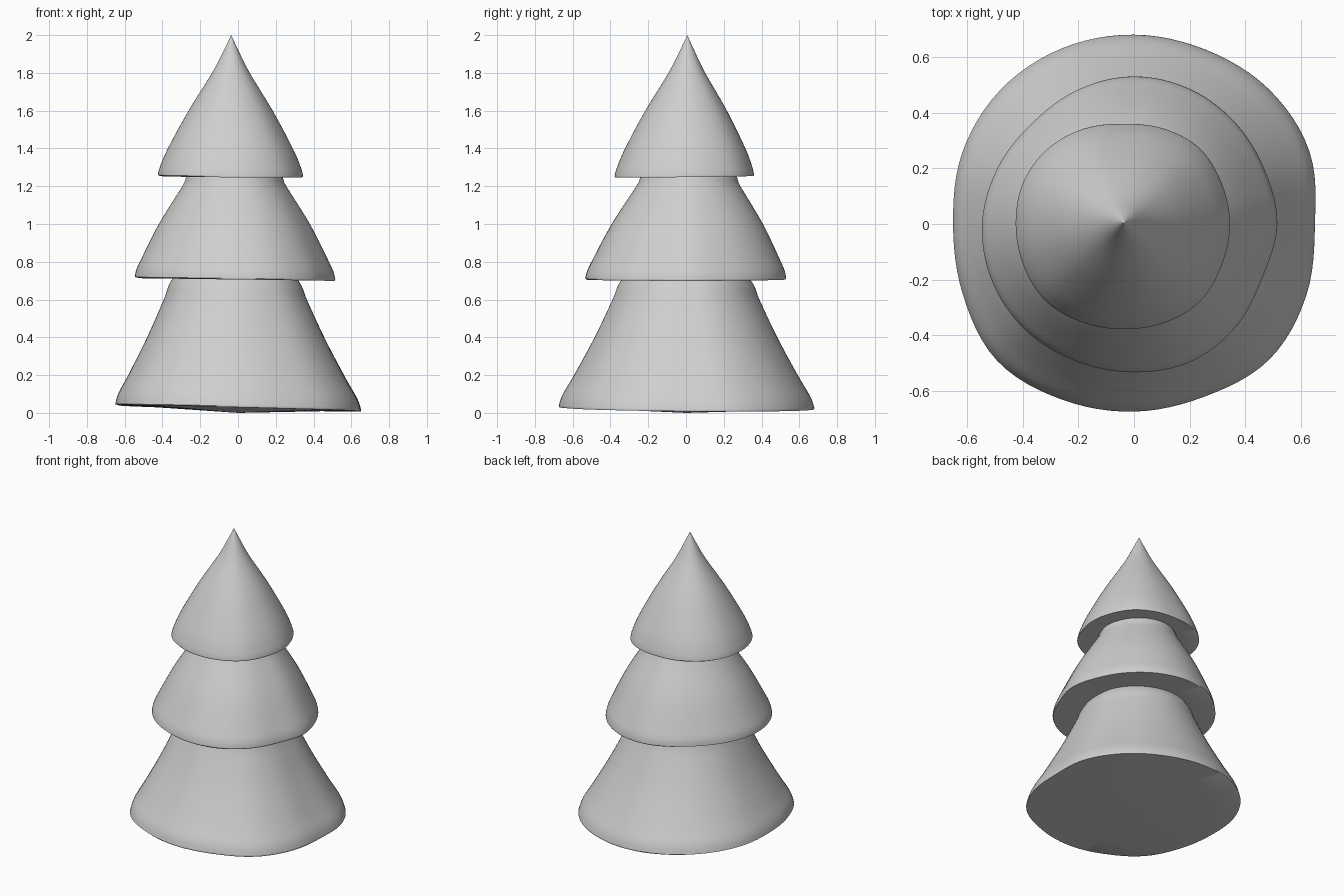
import bpy
import bmesh
from math import sin, cos, pi

if "Cube" in bpy.data.objects:
    bpy.data.objects.remove(bpy.data.objects["Cube"], do_unlink=True)

SEGMENTS = 96
STEPS = 5
ROUNDING = 0.6

grey = bpy.data.materials.new("light grey")
grey.use_nodes = True
colour = (0.62, 0.62, 0.62, 1)
grey.diffuse_color = colour
grey.node_tree.nodes["Principled BSDF"].inputs["Base Color"].default_value = colour


def spline(a, b, c, d, t):
    """Smooth curve from b to c."""
    return b + 0.5 * t * (c - a + t * (2*a - 5*b + 4*c - d + t * (3*(b - c) + d - a)))


def outline_radius(radii, angle):
    """Rim radius at an angle, from evenly spaced samples."""
    n = len(radii)
    u = angle / (2 * pi) * n
    i = int(u)
    return spline(*(radii[(i + k) % n] for k in (-1, 0, 1, 2)), u - i)


def smooth_profile(points):
    """Refine (fraction of rim radius, height) points."""
    padded = [points[0]] + points + [points[-1]]
    result = []
    for i in range(len(points) - 1):
        for s in range(STEPS):
            t = s / STEPS
            result.append(tuple(spline(*(p[k] for p in padded[i:i + 4]), t) for k in (0, 1)))
    return result + [points[-1]]


def tier(name, radii, profile, centre_x, lean, tilt, tuck, sag):
    """Loft a leaning cone of foliage with an uneven rim, closed beneath."""
    bm = bmesh.new()
    base, top = profile[0][1], profile[-1][1]
    angles = [2 * pi * i / SEGMENTS for i in range(SEGMENTS)]
    mean = sum(radii) / len(radii)
    rings = []

    def ring(fraction, z, lift, rise=0):
        # the outline grows rounder and leans as it rises
        verts = []
        for a in angles:
            rim = outline_radius(radii, a)
            r = fraction * (rim + (mean - rim) * rise * ROUNDING)
            dz = lift * (-tilt[0] * cos(a) - tilt[1] * sin(a))
            verts.append(bm.verts.new((centre_x + lean[0] * rise + r * cos(a),
                                       lean[1] * rise + r * sin(a), z + dz)))
        rings.append(verts)

    # underside, sagging slightly to the middle
    for f in (0.35, 0.7):
        ring(f, base - sag * (1 - f), f)
    # tucked lip, rounder on the right side
    ring(1, base - 0.006, 1)
    for v, a in zip(rings[-1], angles):
        f = 1 - tuck * max(0.15, -cos(a))
        v.co.x = centre_x + (v.co.x - centre_x) * f
        v.co.y *= f
    # outer slope
    for f, z in smooth_profile(profile):
        if f > 0.005:
            rise = (z - base) / (top - base)
            ring(f, z, 1 - rise, rise)

    for low, high in zip(rings, rings[1:]):
        for i in range(SEGMENTS):
            j = (i + 1) % SEGMENTS
            bm.faces.new((low[i], low[j], high[j], high[i]))
    bottom = bm.verts.new((centre_x, 0, base - sag))
    tip = bm.verts.new((centre_x + lean[0], lean[1], top))
    for i in range(SEGMENTS):
        j = (i + 1) % SEGMENTS
        bm.faces.new((bottom, rings[0][j], rings[0][i]))
        bm.faces.new((tip, rings[-1][i], rings[-1][j]))
    bmesh.ops.recalc_face_normals(bm, faces=bm.faces)

    mesh = bpy.data.meshes.new(name)
    bm.to_mesh(mesh)
    bm.free()
    mesh.materials.append(grey)
    obj = bpy.data.objects.new(name, mesh)
    bpy.context.collection.objects.link(obj)
    bpy.ops.object.select_all(action="DESELECT")
    obj.select_set(True)
    bpy.context.view_layer.objects.active = obj
    bpy.ops.object.shade_smooth_by_angle(angle=pi / 4)


# Bottom tier
tier("lower_foliage",
     [.65, .682, .685, .677, .68, .682, .68, .668, .65, .665, .695, .682, .674, .67, .688, .67],
     [(1, .03), (.97, .09), (.875, .2), (.715, .4), (.575, .6), (.51, .7), (.3, .88), (0, 1)],
     0, (-.02, 0), (.016, .006), .03, .03)

# Middle tier
tier("middle_foliage",
     [.515, .508, .515, .525, .53, .523, .515, .53, .546, .55, .545, .535, .533, .535, .52, .5],
     [(1, .712), (.985, .75), (.935, .81), (.755, 1), (.52, 1.2), (.43, 1.28), (0, 1.45)],
     0, (-.02, .02), (.007, 0), .05, .005)

# Top tier
tier("upper_foliage",
     [.385, .384, .387, .372, .36, .37, .382, .388, .385, .387, .392, .382, .378, .385, .393, .385],
     [(1, 1.257), (.97, 1.3), (.86, 1.4), (.58, 1.6), (.26, 1.8), (.1, 1.92), (0, 2)],
     -.04, (.004, .007), (.003, -.004), .03, .005)
